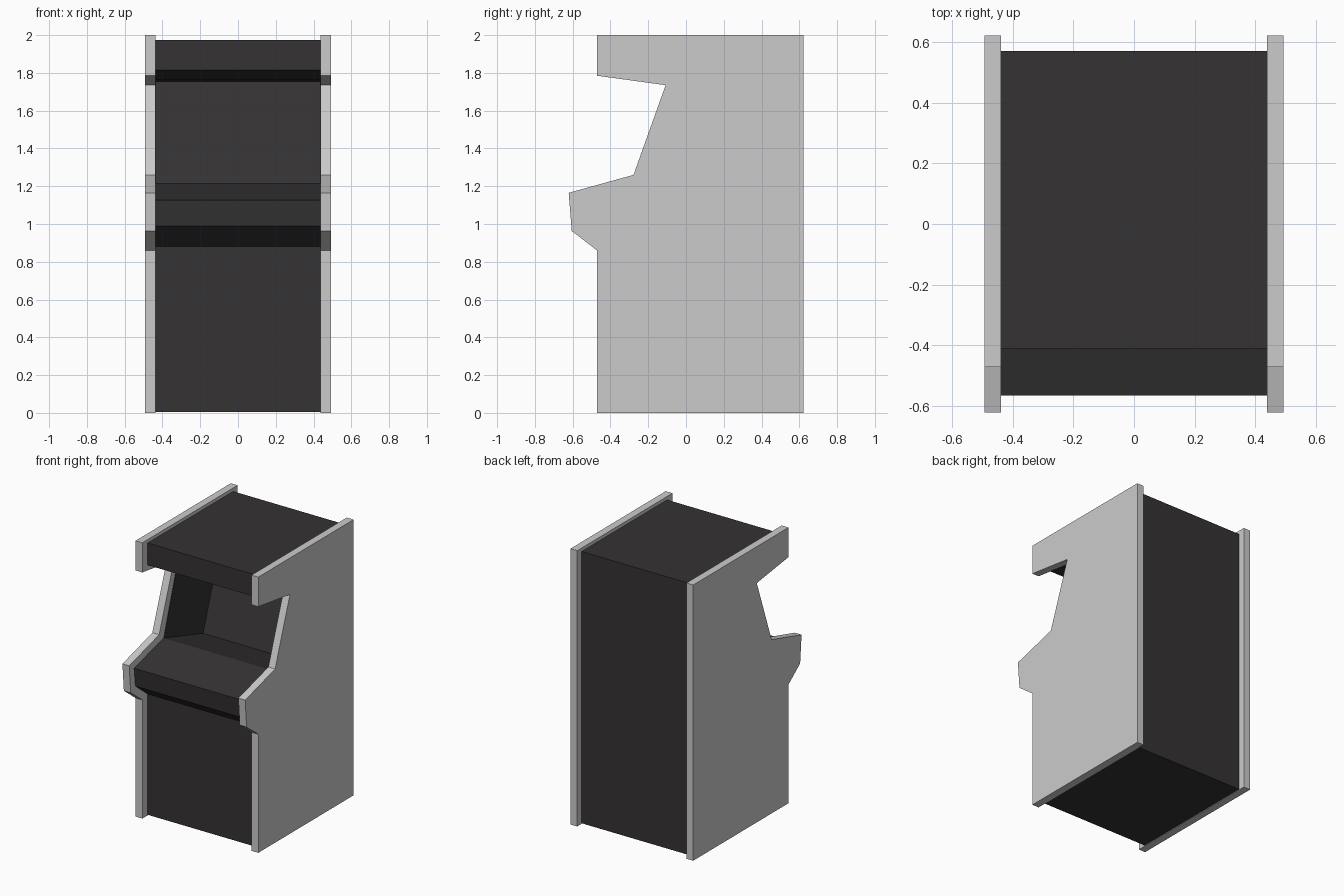
import bpy, bmesh

if "Cube" in bpy.data.objects:
    bpy.data.objects.remove(bpy.data.objects["Cube"])

HALF_W = 0.4925   # outer face of the side panels
INNER = 0.438     # inner face of the side panels


def prism(name, profile, x0, x1, mat=None, mirror=False):
    """Extrude a (y, z) profile from x0 to x1, optionally mirrored over x = 0."""
    bm = bmesh.new()
    face = bm.faces.new([bm.verts.new((x0, y, z)) for y, z in profile])
    ext = bmesh.ops.extrude_face_region(bm, geom=[face])
    moved = [g for g in ext["geom"] if isinstance(g, bmesh.types.BMVert)]
    bmesh.ops.translate(bm, verts=moved, vec=(x1 - x0, 0, 0))
    bmesh.ops.recalc_face_normals(bm, faces=bm.faces[:])
    mesh = bpy.data.meshes.new(name)
    bm.to_mesh(mesh)
    bm.free()
    obj = bpy.data.objects.new(name, mesh)
    bpy.context.collection.objects.link(obj)
    if mat:
        mesh.materials.append(mat)
    if mirror:
        mod = obj.modifiers.new("Mirror", 'MIRROR')
        mod.use_mirror_merge = False
    return obj


black = bpy.data.materials.new("black_panel")
black.diffuse_color = (0.035, 0.032, 0.033, 1)
black.use_nodes = True
black.node_tree.nodes["Principled BSDF"].inputs["Base Color"].default_value = black.diffuse_color

# Two grey side panels with the screen cutout and control deck nose
side = [(-0.471, 0), (0.621, 0), (0.621, 2), (-0.471, 2), (-0.471, 1.785),
        (-0.108, 1.735), (-0.278, 1.26), (-0.621, 1.165), (-0.605, 0.963),
        (-0.471, 0.86)]
prism("side_panels", side, INNER, HALF_W, mirror=True)

# Recessed screen opening, shared by the body and the recess walls
recess = [(-0.05, 1.765), (0.455, 1.752), (0.222, 1.079), (-0.226, 1.217)]

# Dark body between the panels: base, back, top, marquee, screen, deck
body = [(-0.41, 0.004), (0.571, 0.004), (0.571, 1.975), (-0.41, 1.975),
        (-0.41, 1.815), *recess,
        (-0.565, 1.126), (-0.55, 0.99), (-0.41, 0.88)]
prism("cabinet_body", body, -INNER, INNER, black)

# Thin dark walls lining both sides of the screen recess
prism("recess_walls", recess, INNER - 0.003, INNER, black, mirror=True)
